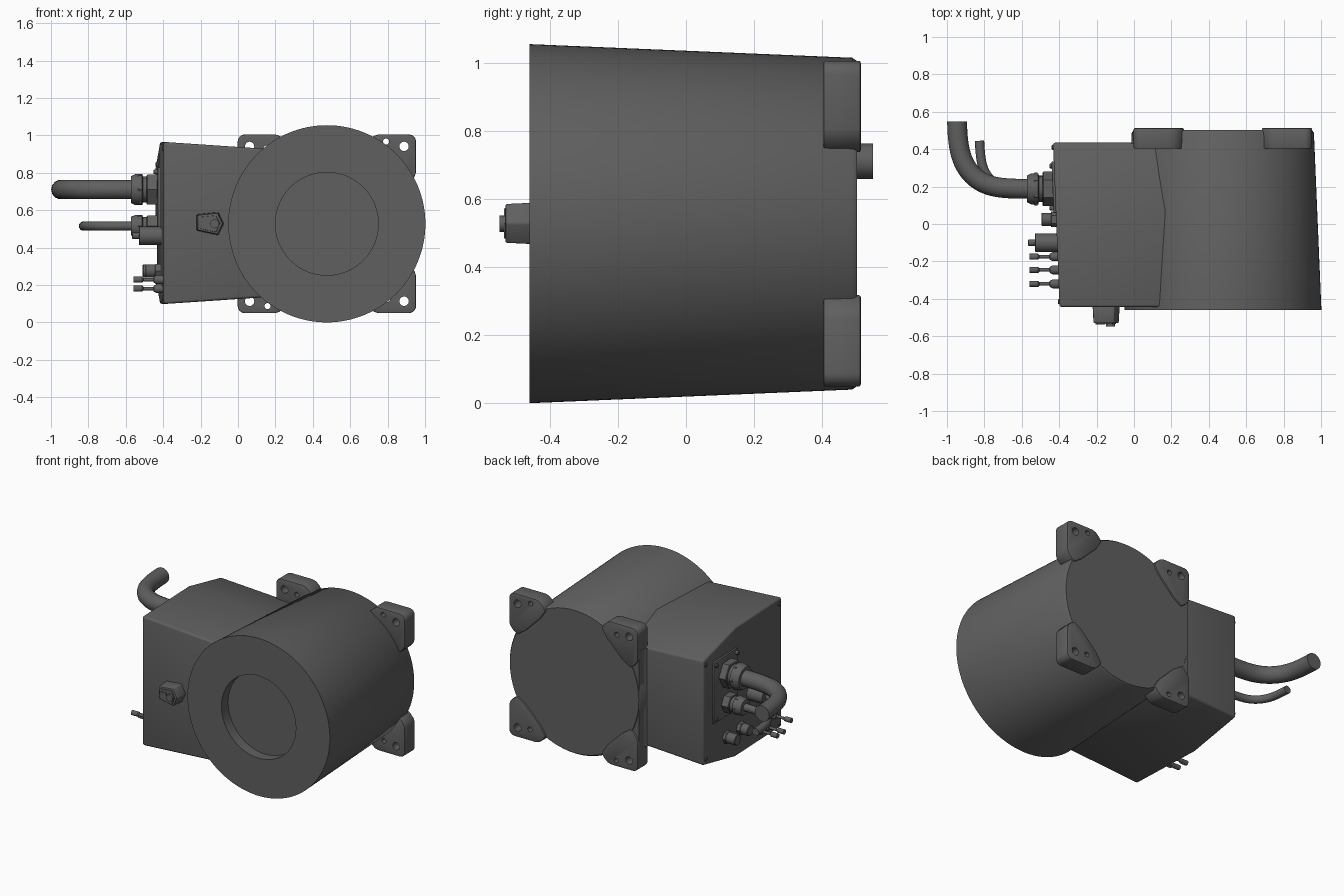
import bpy, bmesh, math
from mathutils import Vector

if "Cube" in bpy.data.objects:
    bpy.data.objects.remove(bpy.data.objects["Cube"])

grey = bpy.data.materials.new("dark_grey")
grey.use_nodes = True
COL = (0.115, 0.115, 0.115, 1)
grey.diffuse_color = COL
grey.node_tree.nodes["Principled BSDF"].inputs["Base Color"].default_value = COL

CX, CZ = 0.475, 0.527          # axis of the round body


def finish(obj, angle=35):
    obj.data.materials.clear()
    obj.data.materials.append(grey)
    bpy.ops.object.select_all(action='DESELECT')
    obj.select_set(True)
    bpy.context.view_layer.objects.active = obj
    bpy.ops.object.shade_smooth_by_angle(angle=math.radians(angle))
    return obj


def make(name, bm):
    bmesh.ops.remove_doubles(bm, verts=bm.verts, dist=1e-5)
    bmesh.ops.recalc_face_normals(bm, faces=bm.faces)
    me = bpy.data.meshes.new(name)
    bm.to_mesh(me)
    bm.free()
    obj = bpy.data.objects.new(name, me)
    bpy.context.collection.objects.link(obj)
    return obj


def bake(obj):
    """Replace an object's data by its evaluated mesh."""
    dg = bpy.context.evaluated_depsgraph_get()
    me = bpy.data.meshes.new_from_object(obj.evaluated_get(dg))
    name = obj.name
    bpy.data.objects.remove(obj)
    new = bpy.data.objects.new(name, me)
    bpy.context.collection.objects.link(new)
    return new


def loft(name, ring_a, ring_b, bevel=0.0, segments=2):
    bm = bmesh.new()
    a = [bm.verts.new(p) for p in ring_a]
    b = [bm.verts.new(p) for p in ring_b]
    n = len(a)
    bm.faces.new(a)
    bm.faces.new(b[::-1])
    for i in range(n):
        j = (i + 1) % n
        bm.faces.new((a[j], a[i], b[i], b[j]))
    obj = make(name, bm)
    if bevel:
        m = obj.modifiers.new("bevel", 'BEVEL')
        m.width, m.segments = bevel, segments
        m.limit_method, m.angle_limit = 'ANGLE', math.radians(25)
        obj = bake(obj)
    return finish(obj)


def lathe(name, profile, origin, axis='-X', segs=32):
    """Revolve (radius, distance along axis) points."""
    d, u, v = {'Y': (Vector((0, 1, 0)), Vector((1, 0, 0)), Vector((0, 0, 1))),
               '-X': (Vector((-1, 0, 0)), Vector((0, 1, 0)), Vector((0, 0, 1)))}[axis]
    o = Vector(origin)
    bm = bmesh.new()
    rings = []
    for r, h in profile:
        if r == 0:
            rings.append([bm.verts.new(o + d * h)] * segs)
        else:
            rings.append([bm.verts.new(o + d * h + r * (u * math.cos(t) + v * math.sin(t)))
                          for t in (2 * math.pi * k / segs for k in range(segs))])
    for p, q in zip(rings, rings[1:]):
        for i in range(segs):
            j = (i + 1) % segs
            bm.faces.new(list(dict.fromkeys((p[i], p[j], q[j], q[i]))))
    return finish(make(name, bm))


def rod(name, r, h0, h1, origin, axis='-X', segs=24, c=0.004):
    return lathe(name, [(0, h0), (r, h0), (r, h1 - c), (r - c, h1), (0, h1)], origin, axis, segs)


# Round drum with a shallow front recess and slight draft
lathe("drum_body", [(0, -0.39), (0.275, -0.39), (0.275, -0.46), (0.527, -0.46),
                    (0.487, 0.488), (0.477, 0.502), (0, 0.502)], (CX, 0, CZ), 'Y', 128)

# Side housing, tapering into the drum, with sloped rear top and bottom
outline = [(-0.445, 0.098), (0.07, 0.098), (0.435, 0.18),
           (0.435, 0.88), (0.07, 0.965), (-0.445, 0.965)]
left_x = lambda y: -0.398 - 0.04 * (y + 0.44)
loft("side_housing",
     [(left_x(y), y, z) for y, z in outline],
     [(0.195, y, 0.53 + (z - 0.53) * 0.908) for y, z in outline], 0.014, 3)
# Rear rib joining drum and housing
loft("rear_rib", *[[(x, y, z) for x, y in ((-0.028, 0.425), (-0.012, 0.44), (-0.003, 0.46),
                                          (-0.003, 0.499), (0.12, 0.499), (0.12, 0.425))]
                   for z in (0.2, 0.854)])

# Four mounting pads with rounded corners and two holes each
corner = [(0.04 - 0.04 * math.cos(t), 0.04 - 0.04 * math.sin(t))
          for t in (math.pi / 2 * k / 6 for k in range(7))]
pad = corner + [(0.20, 0.0), (0.225, 0.008), (0.25, 0.03), (0.27, 0.06), (0.23, 0.12),
                (0.12, 0.23), (0.06, 0.27), (0.03, 0.25), (0.008, 0.225), (0.0, 0.20)]
for sx, hside in ((1, "left"), (-1, "right")):
    for sz, vside in ((1, "top"), (-1, "bottom")):
        place = lambda p, y: (CX + sx * (0.477 - p[0]), y, CZ + sz * (0.478 - p[1]))
        obj = loft(f"{vside}_{hside}_mounting_pad",
                   [place(p, 0.403) for p in pad], [place(p, 0.513) for p in pad], 0.006)
        second = (0.16, 0.038) if sx == sz else (0.155, 0.075)
        for hole, r in (((0.064, 0.064), 0.025), (second, 0.016)):
            cutter = rod("hole_cutter", r, 0.3, 0.6, (*place(hole, 0)[:1], 0, place(hole, 0)[2]), 'Y')
            cutter.hide_render = True
            m = obj.modifiers.new("hole", 'BOOLEAN')
            m.operation, m.object, m.solver = 'DIFFERENCE', cutter, 'EXACT'
            obj = bake(obj)
            bpy.data.objects.remove(cutter)
        finish(obj)

# Front latch block with knob and slotted tab
latch = [(-0.222, 0.578), (-0.105, 0.59), (-0.075, 0.528), (-0.105, 0.465), (-0.222, 0.49)]


def latch_ring(y, s):
    return [(-0.15 + (x + 0.15) * s, y, 0.528 + (z - 0.528) * s) for x, z in latch]


loft("latch_block", latch_ring(-0.43, 1.0), latch_ring(-0.53, 0.92), 0.005)
loft("latch_face_plate", latch_ring(-0.529, 0.72), latch_ring(-0.534, 0.70))
rod("latch_knob", 0.024, -0.548, -0.50, (-0.125, 0, 0.527), 'Y', c=0.0)
loft("latch_tab", *[[(x, y, z) for x, z in ((-0.205, 0.532), (-0.155, 0.532),
                                           (-0.155, 0.548), (-0.205, 0.548))]
                    for y in (-0.52, -0.538)])

# Cable entry plate with corner screws
loft("cable_plate", *[[(x + (y - 0.2) * -0.04, y, z) for y, z in
                       ((0.06, 0.42), (0.335, 0.42), (0.335, 0.83), (0.06, 0.83))]
                      for x in (-0.41, -0.436)], bevel=0.006)
for y in (0.085, 0.31):
    for z in (0.445, 0.805):
        rod("plate_screw", 0.013, 0.41, 0.452, (0, y, z), segs=12)

# Cable glands: hex nut, neck and ribbed cap
for label, s, z in (("large", 1.0, 0.71), ("small", 0.70, 0.515)):
    o = (0, 0.188, z)
    rod(label + "_gland_nut", 0.092 * s, 0.42, 0.488, o, segs=6)
    lathe(label + "_gland_cap", [(0, 0.48), (0.07 * s, 0.48), (0.07 * s, 0.508), (0.083 * s, 0.512),
                                 (0.083 * s, 0.55), (0.072 * s, 0.572), (0, 0.572)], o)
    rod(label + "_gland_collar", 0.088 * s, 0.515, 0.535, o, segs=6)


# Bent cables
def cable(name, pts, z, r):
    cu = bpy.data.curves.new(name, 'CURVE')
    cu.dimensions = '3D'
    cu.bevel_depth, cu.bevel_resolution, cu.use_fill_caps = r, 5, True
    sp = cu.splines.new('NURBS')
    sp.points.add(len(pts) - 1)
    for p, (x, y) in zip(sp.points, pts):
        p.co = (x, y, z, 1)
    sp.use_endpoint_u, sp.order_u, sp.resolution_u = True, 4, 10
    obj = bpy.data.objects.new(name, cu)
    bpy.context.collection.objects.link(obj)
    finish(bake(obj))


cable("large_cable", [(-0.54, 0.188), (-0.65, 0.188), (-0.80, 0.19), (-0.93, 0.32),
                      (-0.944, 0.46), (-0.946, 0.548)], 0.71, 0.053)
cable("small_cable", [(-0.54, 0.188), (-0.62, 0.188), (-0.73, 0.19), (-0.81, 0.28),
                      (-0.822, 0.36), (-0.826, 0.445)], 0.515, 0.025)

# Round plug with a tip
rod("round_plug", 0.05, 0.40, 0.53, (0, -0.10, 0.463))
rod("round_plug_tip", 0.017, 0.52, 0.567, (0, -0.10, 0.463), segs=16)

# Two capped sockets in the lower row
for y in (0.18, 0.025):
    o = (0, y, 0.275)
    rod("socket_base", 0.042, 0.40, 0.445, o, segs=6)
    rod("socket_cap", 0.035, 0.44, 0.495 if y < 0.1 else 0.51, o)

# Three small hose fittings
for y, z in ((-0.175, 0.18), (-0.245, 0.18), (-0.32, 0.228)):
    lathe("hose_fitting", [(0, 0.38), (0.024, 0.38), (0.024, 0.435), (0.016, 0.45), (0.009, 0.452),
                           (0.009, 0.505), (0.016, 0.512), (0.016, 0.558), (0, 0.558)], (0, y, z), segs=16)

# Cover screws at the corners of the housing end
for y, z in ((-0.415, 0.93), (-0.415, 0.13), (0.41, 0.845), (0.41, 0.215)):
    rod("cover_screw", 0.014, 0.38, -left_x(y) + 0.008, (0, y, z), segs=12)
